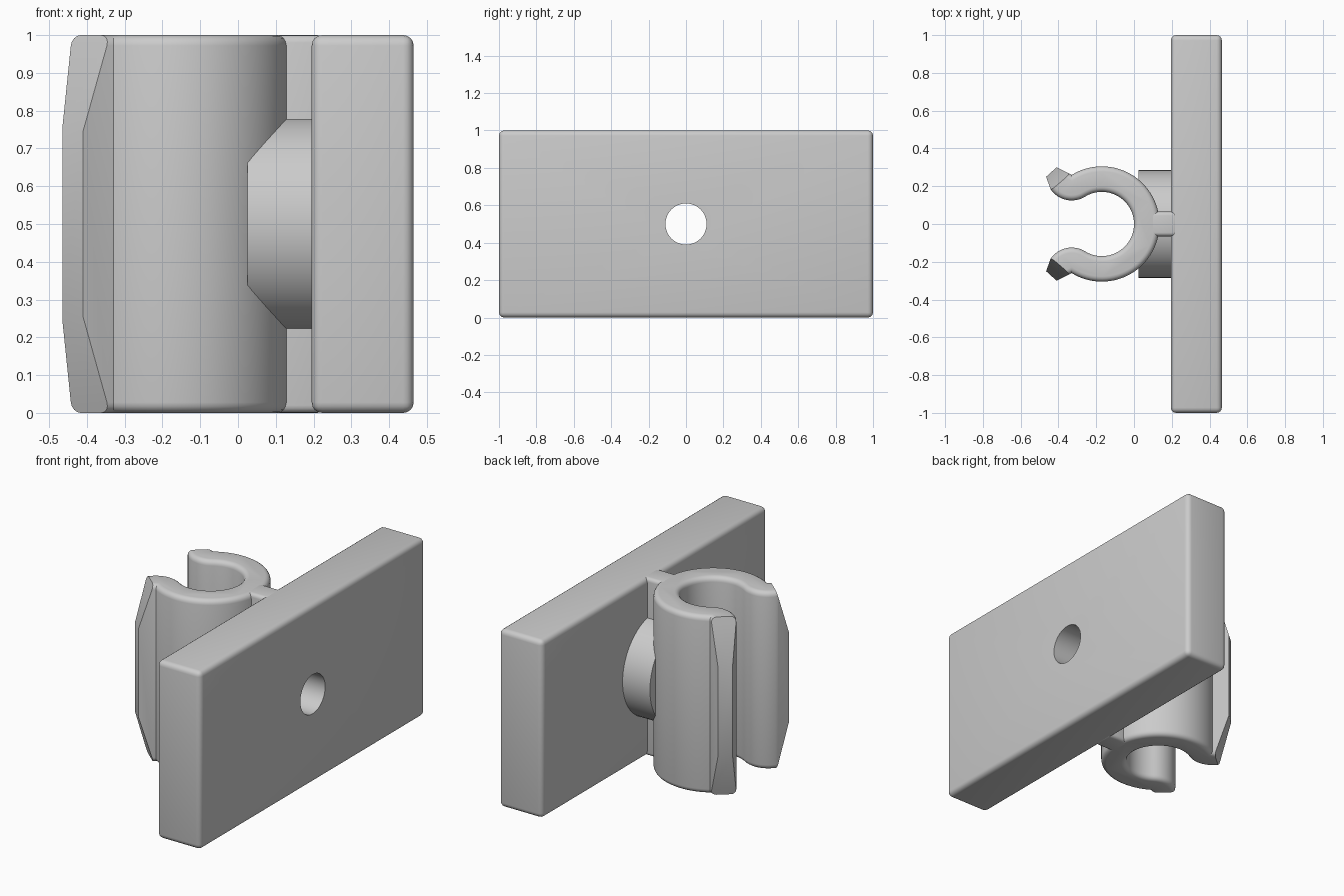
import bpy, bmesh
from math import radians, cos, sin, pi
from mathutils import Vector

if "Cube" in bpy.data.objects:
    bpy.data.objects.remove(bpy.data.objects["Cube"], do_unlink=True)

grey = bpy.data.materials.new("plain grey")
grey.use_nodes = True
colour = (0.6, 0.6, 0.6, 1)
grey.diffuse_color = colour
grey.node_tree.nodes["Principled BSDF"].inputs["Base Color"].default_value = colour


def activate(obj):
    bpy.ops.object.select_all(action="DESELECT")
    obj.select_set(True)
    bpy.context.view_layer.objects.active = obj


def add_object(name, bm):
    bmesh.ops.recalc_face_normals(bm, faces=bm.faces)
    mesh = bpy.data.meshes.new(name)
    bm.to_mesh(mesh)
    bm.free()
    mesh.materials.append(grey)
    obj = bpy.data.objects.new(name, mesh)
    bpy.context.collection.objects.link(obj)
    return obj


def rounded_box(name, low, high, radius):
    bm = bmesh.new()
    bmesh.ops.create_cube(bm, size=1)
    low, high = Vector(low), Vector(high)
    bmesh.ops.scale(bm, vec=high - low, verts=bm.verts)
    bmesh.ops.translate(bm, vec=(low + high) / 2, verts=bm.verts)
    bmesh.ops.bevel(bm, geom=bm.edges[:], offset=radius, segments=4,
                    profile=0.5, affect="EDGES")
    return add_object(name, bm)


def x_cylinder(name, x0, x1, radius):
    bpy.ops.mesh.primitive_cylinder_add(
        vertices=64, radius=radius, depth=x1 - x0,
        location=((x0 + x1) / 2, 0, 0.5), rotation=(0, pi / 2, 0))
    obj = bpy.context.object
    obj.name = name
    obj.data.materials.append(grey)
    return obj


def arc(centre, radius, start, end, steps):
    angles = [radians(start + (end - start) * i / steps) for i in range(steps + 1)]
    return [(centre[0] + radius * cos(a), centre[1] + radius * sin(a)) for a in angles]


def make_clip():
    # Half outline: outer wall, flared tip, curled lip, inner wall
    middle, outer, inner, sweep = (-0.17, 0), 0.305, 0.17, 121.6
    wall = arc(middle, outer, 0, sweep, 30)
    half = wall + [(-0.41, 0.30), (-0.465, 0.25)]
    half += arc(wall[-1], outer - inner, -146, sweep - 180, 16)
    half += arc(middle, inner, sweep, 0, 30)[1:]
    outline = half + [(x, -y) for x, y in reversed(half[1:-1])]

    bm = bmesh.new()
    face = bm.faces.new([bm.verts.new((x, y, 0)) for x, y in outline])
    top = bmesh.ops.extrude_face_region(bm, geom=[face])["geom"]
    bmesh.ops.translate(bm, vec=(0, 0, 1),
                        verts=[v for v in top if isinstance(v, bmesh.types.BMVert)])
    bmesh.ops.recalc_face_normals(bm, faces=bm.faces)

    # Round the upper and lower rims
    rims = [e for e in bm.edges if abs(e.verts[0].co.z - e.verts[1].co.z) < 0.01]
    bmesh.ops.bevel(bm, geom=rims, offset=0.028, segments=4, profile=0.5,
                    affect="EDGES", clamp_overlap=False)

    # Slice sloping facets off both ends of each tip
    for side in (-1, 1):
        for end in (-1, 1):
            bmesh.ops.bisect_plane(
                bm, geom=bm.verts[:] + bm.edges[:] + bm.faces[:], dist=1e-5,
                plane_co=(-0.4375, side * 0.275, 0.5 + end * 0.25),
                plane_no=(-0.65, side * 0.76, end * 0.288), clear_outer=True)
            bmesh.ops.holes_fill(bm, edges=[e for e in bm.edges if e.is_boundary])
    return add_object("spring_clip", bm)


parts = [
    rounded_box("back_plate", (0.195, -1, 0), (0.465, 1, 1), 0.028),
    rounded_box("web", (0.08, -0.065, 0), (0.23, 0.065, 1), 0.02),
    x_cylinder("boss", 0.025, 0.21, 0.285),
    make_clip(),
]

# Screw hole through every part
drill = x_cylinder("drill", -0.1, 0.6, 0.11)
for part in parts:
    cut = part.modifiers.new("screw_hole", "BOOLEAN")
    cut.operation = "DIFFERENCE"
    cut.solver = "EXACT"
    cut.object = drill
    activate(part)
    bpy.ops.object.modifier_apply(modifier=cut.name)
    bpy.ops.object.shade_smooth_by_angle(angle=radians(30))
bpy.data.objects.remove(drill, do_unlink=True)
